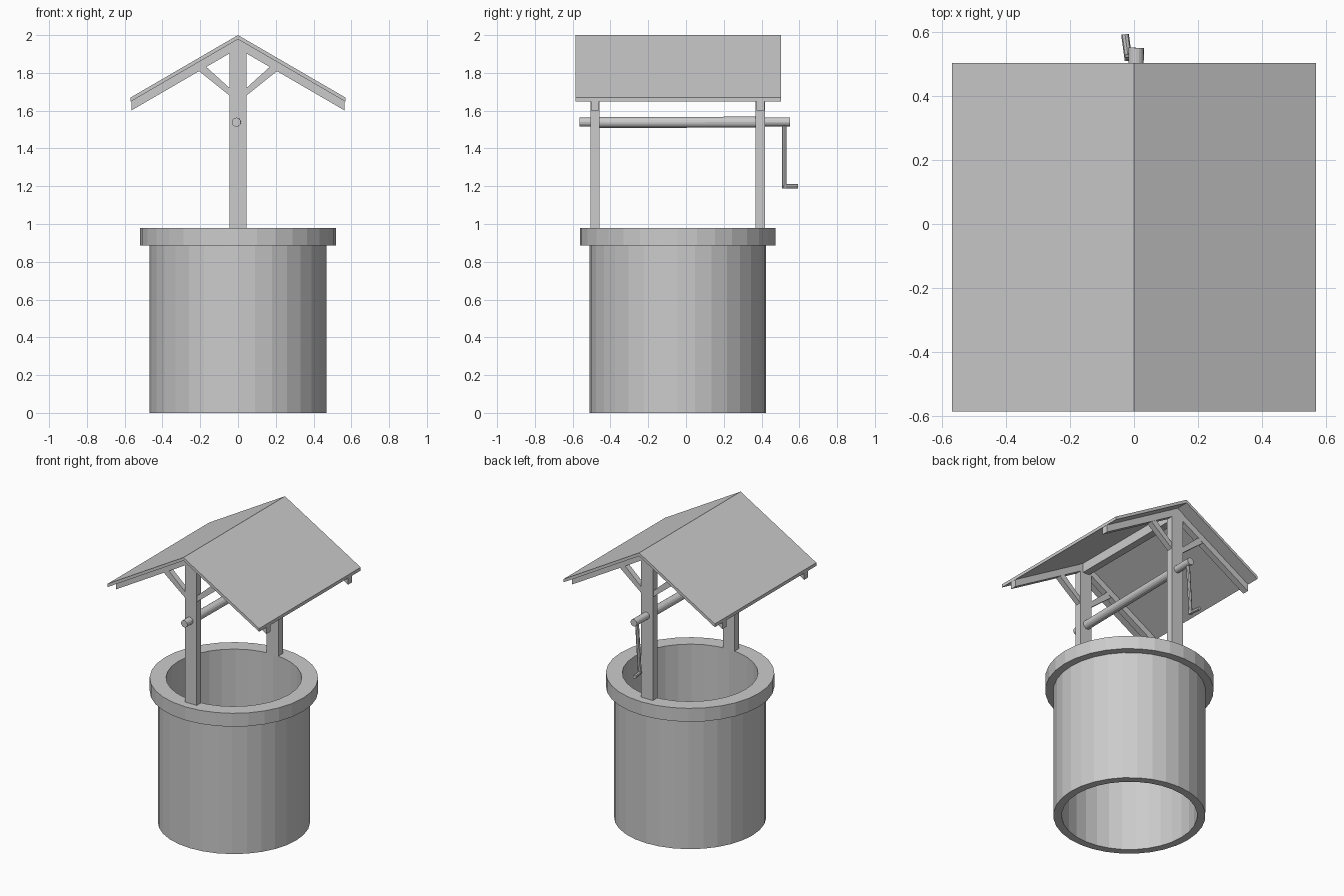
import bpy, bmesh, math
from mathutils import Vector

if "Cube" in bpy.data.objects:
    bpy.data.objects.remove(bpy.data.objects["Cube"])

CY = -0.044                      # well centre in y
stone = bpy.data.materials.new("plain_grey")
stone.diffuse_color = (0.6, 0.6, 0.6, 1)
stone.use_nodes = True
stone.node_tree.nodes["Principled BSDF"].inputs["Base Color"].default_value = stone.diffuse_color


def finish(bm, name):
    bmesh.ops.recalc_face_normals(bm, faces=bm.faces)
    me = bpy.data.meshes.new(name)
    bm.to_mesh(me)
    bm.free()
    me.materials.append(stone)
    ob = bpy.data.objects.new(name, me)
    bpy.context.collection.objects.link(ob)
    return ob


def prism(name, profile, y0, y1):
    """Extrude an x-z outline from y0 to y1."""
    bm = bmesh.new()
    face = bm.faces.new([bm.verts.new((x, y0, z)) for x, z in profile])
    new = bmesh.ops.extrude_face_region(bm, geom=[face])["geom"]
    bmesh.ops.translate(bm, vec=(0, y1 - y0, 0),
                        verts=[g for g in new if isinstance(g, bmesh.types.BMVert)])
    return finish(bm, name)


def rod(name, a, b, r, sides=16):
    """Cylinder between two points."""
    a, b = Vector(a), Vector(b)
    bm = bmesh.new()
    bmesh.ops.create_cone(bm, cap_ends=True, segments=sides, radius1=r, radius2=r,
                          depth=(b - a).length)
    rot = (b - a).to_track_quat('Z', 'Y').to_matrix().to_4x4()
    bmesh.ops.transform(bm, matrix=rot, verts=bm.verts)
    bmesh.ops.translate(bm, vec=(a + b) / 2, verts=bm.verts)
    return finish(bm, name)


def lathe(name, profile, sides=32):
    """Closed r-z outline turned around the well axis."""
    bm = bmesh.new()
    rings = []
    for i in range(sides):
        t = 2 * math.pi * i / sides
        rings.append([bm.verts.new((r * math.cos(t), CY + r * math.sin(t), z))
                      for r, z in profile])
    n = len(profile)
    for i in range(sides):
        p, q = rings[i], rings[(i + 1) % sides]
        for j in range(n):
            k = (j + 1) % n
            bm.faces.new((p[j], q[j], q[k], p[k]))
    return finish(bm, name)


def mirrored(half):
    """Complete a right-hand outline with its left-hand copy."""
    return half + [(-x, z) for x, z in reversed(half) if x > 0]


# Open stone wall with overhanging rim
lathe("well_wall_and_rim", [(0.417, 0), (0.468, 0), (0.468, 0.887), (0.518, 0.887),
                            (0.518, 0.978), (0.417, 0.978)])


def chevron(top, thick, half):
    s = 0.581
    return [(0, top), (half, top - s * half), (half, top - s * half - thick),
            (0, top - thick), (-half, top - s * half - thick), (-half, top - s * half)]


# Roof slab
prism("roof", chevron(2.0, 0.022, 0.568), -0.585, 0.503)

# Frames: post, rafters and braces at each end
for side, y0, y1 in (("front", -0.505, -0.457), ("back", 0.369, 0.418)):
    prism(side + "_post", [(-0.044, 0.97), (0.044, 0.97), (0.044, 1.955),
                           (0, 1.98), (-0.044, 1.955)], y0, y1)
    prism(side + "_rafters", chevron(1.979, 0.05, 0.565), y0 + 0.003, y1 - 0.003)
    for s, label in ((-1, "left"), (1, "right")):
        prism(f"{side}_{label}_brace",
              [(s * 0.040, 1.676), (s * 0.212, 1.814), (s * 0.212, 1.82),
               (s * 0.175, 1.838), (s * 0.040, 1.716)], y0 + 0.005, y1 - 0.005)

# Ridge beam between the posts
prism("ridge_beam", [(-0.025, 1.90), (0.025, 1.90), (0.025, 1.967), (-0.025, 1.967)],
      -0.46, 0.372)

# Axle, thicker drum and crank
rod("axle", (-0.009, -0.563, 1.539), (0.007, 0.55, 1.541), 0.024)
rod("rope_drum", (-0.007, -0.458, 1.538), (0.005, 0.37, 1.539), 0.029)
rod("crank_arm", (0.004, 0.52, 1.54), (-0.018, 0.52, 1.188), 0.012, 8)
rod("crank_handle", (-0.017, 0.51, 1.2), (-0.028, 0.592, 1.2), 0.012, 8)
